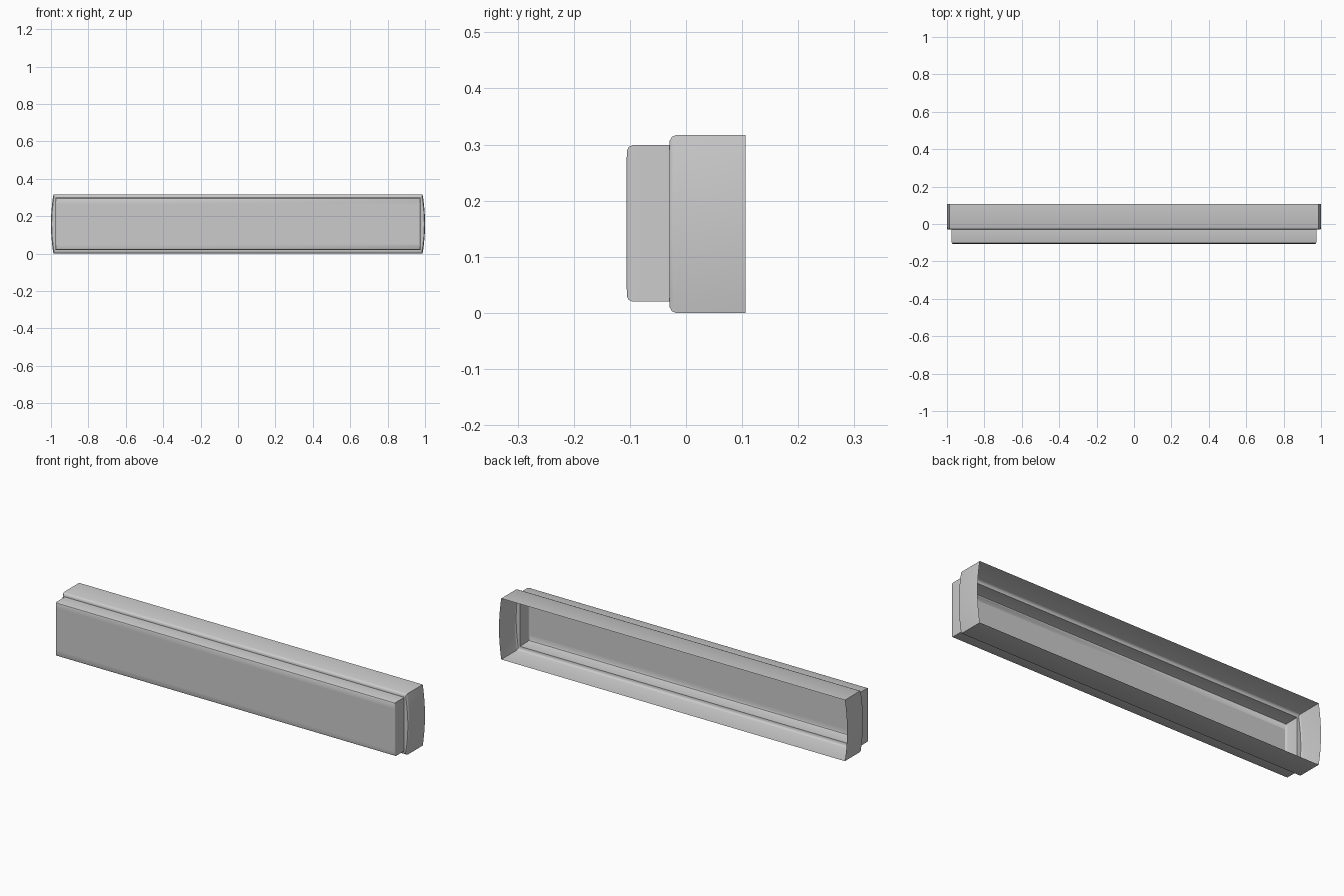
import bpy, bmesh

if "Cube" in bpy.data.objects:
    bpy.data.objects.remove(bpy.data.objects["Cube"])

ARC = 12  # segments along each bowed end


def ring(bm, y, half_x, bulge, z0, z1):
    """Rectangular loop in the XZ plane whose short ends bow outwards."""
    pts = []
    for side in (1, -1):
        for i in range(ARC + 1):
            t = (2 * i / ARC - 1) * side
            x = side * (half_x + bulge * (1 - t * t))
            z = (z0 + z1) / 2 + t * (z1 - z0) / 2
            pts.append(bm.verts.new((x, y, z)))
    return pts


def shell(name, rings, cap=False):
    """Loft a thin open shell through the rings, from back to front."""
    bm = bmesh.new()
    loops = [ring(bm, *r) for r in rings]
    n = len(loops[0])
    for a, b in zip(loops, loops[1:]):
        for i in range(n):
            j = (i + 1) % n
            bm.faces.new((a[i], b[i], b[j], a[j]))
    if cap:
        bm.faces.new(loops[-1])
    bm.normal_update()
    # the top wall must face up
    top = max(bm.faces, key=lambda f: f.calc_center_median().z)
    if top.normal.z < 0:
        bmesh.ops.reverse_faces(bm, faces=bm.faces[:])
    mesh = bpy.data.meshes.new(name)
    bm.to_mesh(mesh)
    bm.free()
    obj = bpy.data.objects.new(name, mesh)
    bpy.context.collection.objects.link(obj)
    bpy.ops.object.select_all(action='DESELECT')
    obj.select_set(True)
    bpy.context.view_layer.objects.active = obj
    bpy.ops.object.shade_smooth_by_angle(angle=0.7)
    return obj


Z = 0.317         # overall height
P0, P1 = 0.02, 0.299  # front panel bottom and top

# rear frame: open at the back, bowed ends, rounded front lip and ledge
shell("rear_frame", [
    (0.106, 0.987, 0.013, 0, Z),
    (-0.018, 0.987, 0.013, 0, Z),
    (-0.025, 0.986, 0.013, 0.003, Z - 0.003),
    (-0.029, 0.983, 0.013, 0.010, Z - 0.010),
    (-0.029, 0.975, 0.0, P0, P1),
])

# front panel: straight-ended box with softened front edges
shell("front_panel", [
    (-0.029, 0.975, 0, P0, P1),
    (-0.095, 0.975, 0, P0, P1),
    (-0.102, 0.974, 0, P0 + 0.003, P1 - 0.003),
    (-0.105, 0.971, 0, P0 + 0.009, P1 - 0.009),
    (-0.106, 0.968, 0, P0 + 0.03, P1 - 0.03),
], cap=True)
